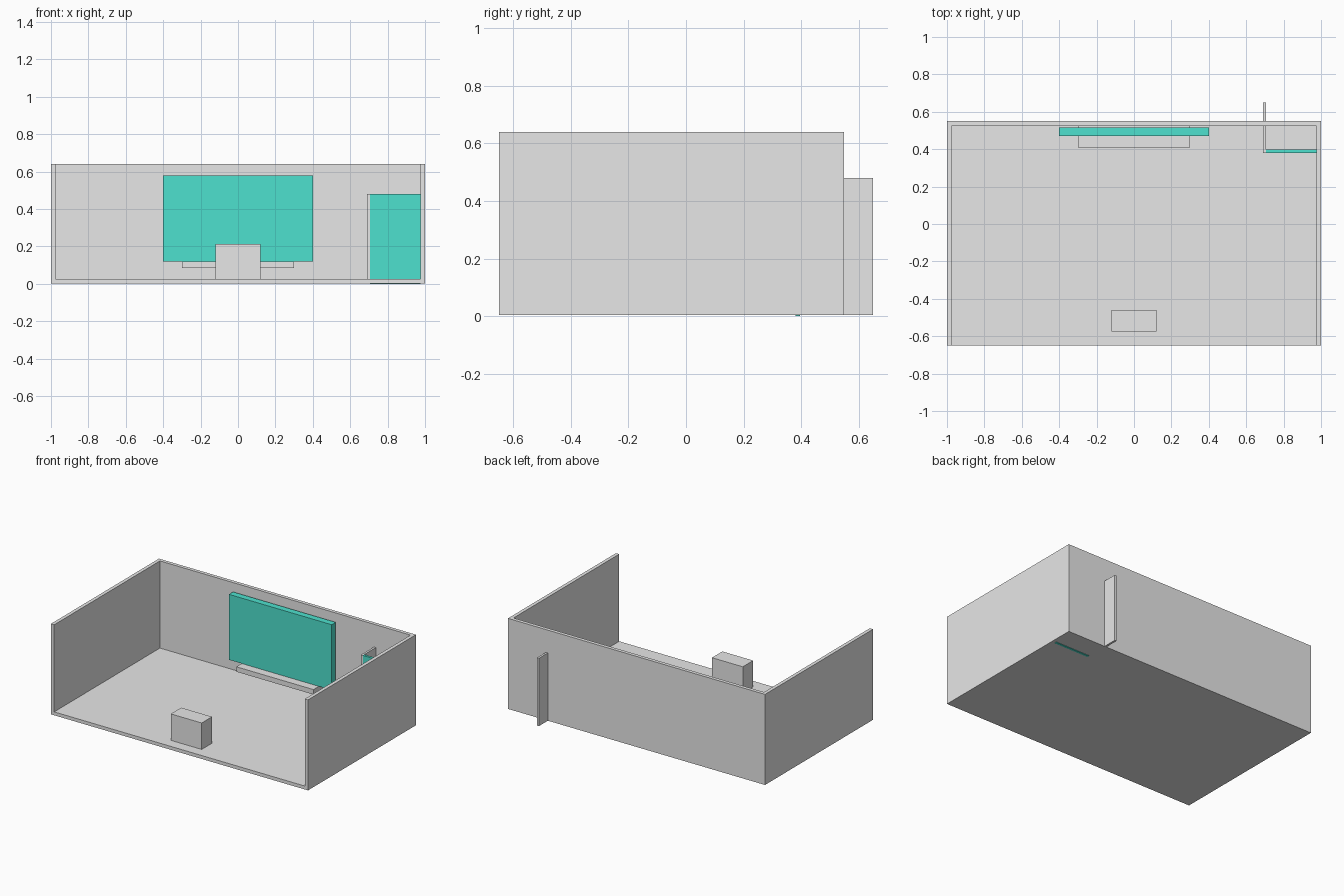
import bpy
import bmesh
from mathutils import Vector

default = bpy.data.objects.get("Cube")
if default:
    bpy.data.objects.remove(default, do_unlink=True)


def make_material(name, rgb):
    mat = bpy.data.materials.new(name)
    mat.use_nodes = True
    colour = (*rgb, 1.0)
    mat.diffuse_color = colour
    mat.node_tree.nodes["Principled BSDF"].inputs["Base Color"].default_value = colour
    return mat


GREY = make_material("plain grey", (0.8, 0.8, 0.8))
TEAL = make_material("teal", (0.076, 0.755, 0.62))


def add_object(name, bm, mat):
    mesh = bpy.data.meshes.new(name)
    bm.to_mesh(mesh)
    bm.free()
    mesh.materials.append(mat)
    obj = bpy.data.objects.new(name, mesh)
    bpy.context.collection.objects.link(obj)
    return obj


def box(name, x, y, z, mat):
    """Box spanning the given (low, high) ranges."""
    bm = bmesh.new()
    bmesh.ops.create_cube(bm, size=1)
    for v in bm.verts:
        v.co = Vector([lo + (c + 0.5) * (hi - lo)
                       for c, (lo, hi) in zip(v.co, (x, y, z))])
    return add_object(name, bm, mat)


def prism(name, outline, z, mat):
    """Upright prism over a plan outline."""
    bm = bmesh.new()
    face = bm.faces.new([bm.verts.new((px, py, z[0])) for px, py in outline])
    top = bmesh.ops.extrude_face_region(bm, geom=[face])["geom"]
    bmesh.ops.translate(bm, vec=(0, 0, z[1] - z[0]),
                        verts=[g for g in top if isinstance(g, bmesh.types.BMVert)])
    bmesh.ops.recalc_face_normals(bm, faces=bm.faces)
    return add_object(name, bm, mat)


# Room shell: floor slab and a U of three walls, open at the front
FRONT, BACK, WALL = -0.65, 0.55, 0.025
BASE, FLOOR, TOP = 0.003, 0.027, 0.64
INNER = 1 - WALL
box("floor", (-1, 1), (FRONT, BACK), (BASE, FLOOR), GREY)
half = [(INNER, BACK - WALL), (INNER, FRONT), (1, FRONT), (1, BACK)]
outline = half + [(-px, py) for px, py in reversed(half)]
prism("walls", outline, (FLOOR, TOP), GREY)

# Wall screen with the shelf under it
box("screen", (-0.4, 0.4), (0.47, 0.515), (0.12, 0.58), TEAL)
box("screen_shelf", (-0.3, 0.3), (0.41, BACK - WALL), (0.085, 0.12), GREY)

# Desk near the open front
box("desk", (-0.12, 0.12), (-0.575, -0.46), (FLOOR, 0.213), GREY)

# Corner booth: side partition running through the back wall, and its door
box("partition", (0.69, 0.705), (0.38, 0.65), (BASE, 0.48), GREY)
box("booth_door", (0.705, INNER), (0.38, 0.397), (0, 0.48), TEAL)
